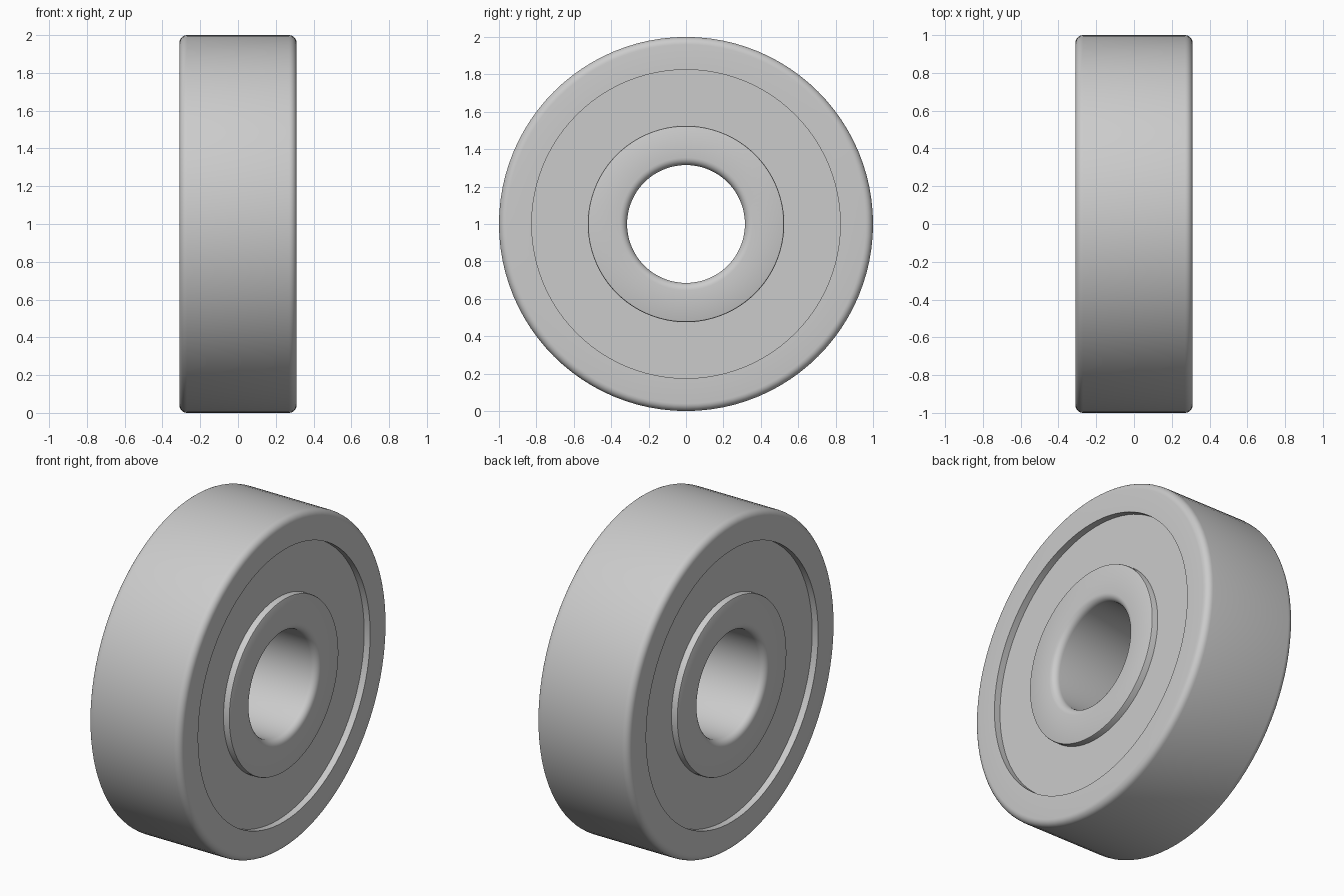
import bpy
import bmesh
import math
from mathutils import Vector

cube = bpy.data.objects.get("Cube")
if cube:
    bpy.data.objects.remove(cube, do_unlink=True)

HALF = 0.31      # half width of the rings
SHIELD = 0.27    # outer face of the shields
FILLET = 0.04
SEGMENTS = 96

steel = bpy.data.materials.new("brushed_steel")
steel.use_nodes = True
steel.diffuse_color = (0.6, 0.6, 0.6, 1)
steel.node_tree.nodes["Principled BSDF"].inputs["Base Color"].default_value = (0.6, 0.6, 0.6, 1)


def corner(x, r, dx, dr, size=FILLET, steps=6):
    """Rounded corner running from the side face (x) to the round face (r)."""
    cx, cr = x - dx * size, r - dr * size
    turns = [math.pi / 2 * i / steps for i in range(steps + 1)]
    return [(cx + dx * size * math.cos(t), cr + dr * size * math.sin(t)) for t in turns]


def lathe(name, profile):
    """Spin a closed (x, radius) profile around the axle line."""
    bm = bmesh.new()
    verts = [bm.verts.new((x, 0, r)) for x, r in profile]
    edges = [bm.edges.new((v, verts[(i + 1) % len(verts)])) for i, v in enumerate(verts)]
    bmesh.ops.spin(bm, geom=verts + edges, cent=Vector(), axis=Vector((1, 0, 0)),
                   angle=math.tau, steps=SEGMENTS)
    bmesh.ops.remove_doubles(bm, verts=bm.verts[:], dist=0.0001)
    bmesh.ops.recalc_face_normals(bm, faces=bm.faces[:])
    mesh = bpy.data.meshes.new(name)
    bm.to_mesh(mesh)
    bm.free()
    mesh.materials.append(steel)
    obj = bpy.data.objects.new(name, mesh)
    obj.location.z = 1
    bpy.context.collection.objects.link(obj)
    bpy.ops.object.select_all(action="DESELECT")
    obj.select_set(True)
    bpy.context.view_layer.objects.active = obj
    bpy.ops.object.shade_smooth_by_angle(angle=math.radians(30))
    return obj


# Outer ring: rounded outside, crisp inner lip
lathe("outer_ring", [(HALF, 0.825)] + corner(HALF, 1, 1, 1)
      + corner(-HALF, 1, -1, 1)[::-1] + [(-HALF, 0.825)])

# Inner ring: rounded bore, lightly eased outer edge
lathe("inner_ring", corner(HALF, 0.525, 1, 1, 0.008, 2)
      + corner(-HALF, 0.525, -1, 1, 0.008, 2)[::-1]
      + corner(-HALF, 0.315, -1, -1) + corner(HALF, 0.315, 1, -1)[::-1])

# Recessed shields closing the gap on both sides
for name, side in (("left_shield", 1), ("right_shield", -1)):
    lathe(name, [(side * x, r) for x, r in
                 ((SHIELD, 0.523), (SHIELD, 0.827), (0.22, 0.827), (0.22, 0.523))])
